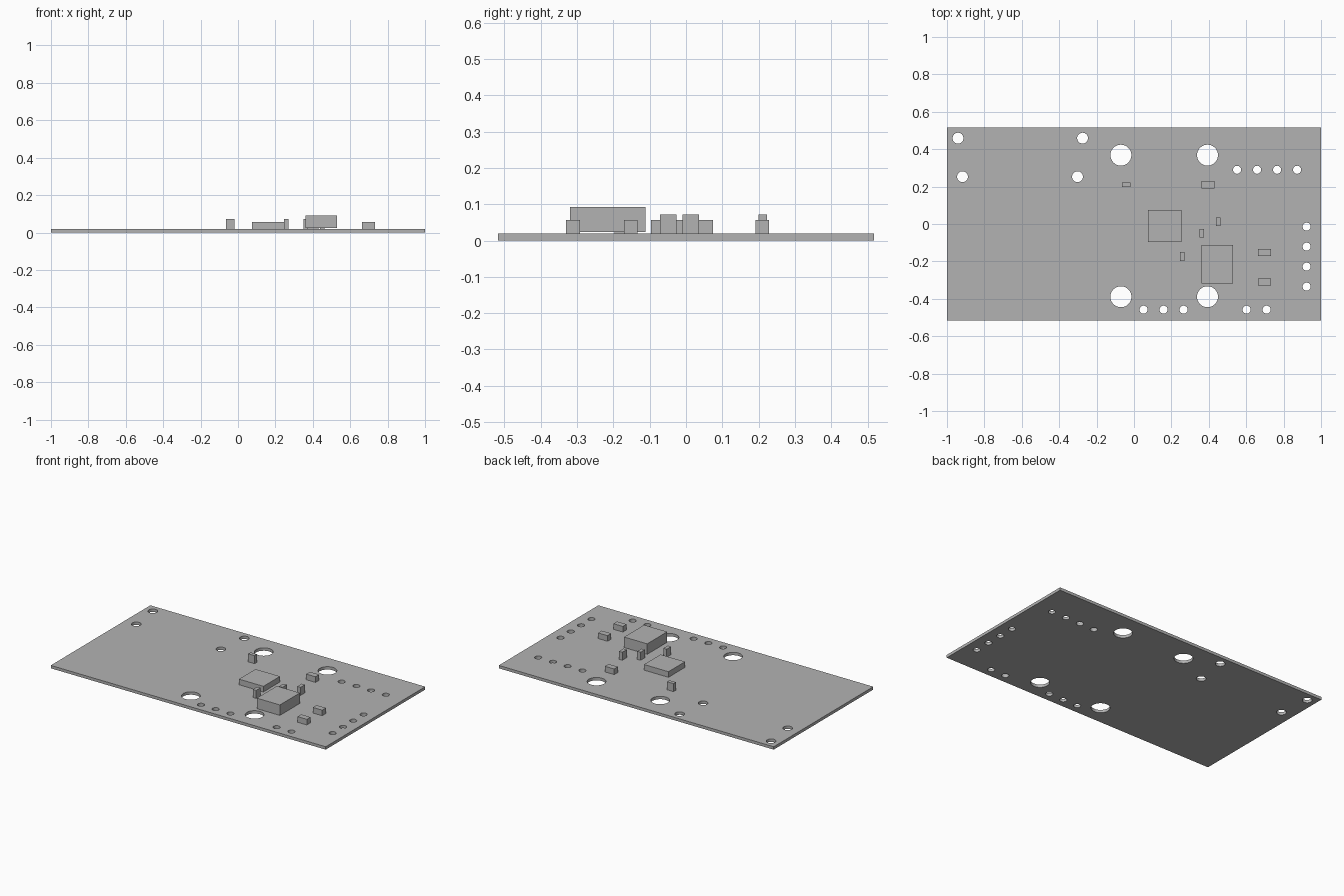
import bpy, bmesh
from mathutils import Matrix, Vector

cube = bpy.data.objects.get("Cube")
if cube:
    bpy.data.objects.remove(cube, do_unlink=True)

# Single neutral grey
grey = bpy.data.materials.new("neutral_grey")
grey.use_nodes = True
colour = (0.45, 0.45, 0.45, 1)
grey.diffuse_color = colour
grey.node_tree.nodes["Principled BSDF"].inputs["Base Color"].default_value = colour

TOP = 0.019     # upper face of the board
LOW, TALL = 0.056, 0.072


def finish(name, bm):
    mesh = bpy.data.meshes.new(name)
    bm.to_mesh(mesh)
    bm.free()
    mesh.materials.append(grey)
    obj = bpy.data.objects.new(name, mesh)
    bpy.context.collection.objects.link(obj)
    return obj


def box(name, centre, size, z0, z1):
    bm = bmesh.new()
    place = Matrix.Translation((*centre, (z0 + z1) / 2))
    scale = Matrix.Diagonal(Vector((*size, z1 - z0, 1)))
    bmesh.ops.create_cube(bm, size=1, matrix=place @ scale)
    return finish(name, bm)


# Circuit board and its holes
board = box("circuit_board", (0, 0), (2, 1.034), 0, TOP)

holes = [(x, y, 0.056) for x in (-0.07, 0.393) for y in (0.368, -0.389)]
holes += [(x, 0.459, 0.029) for x in (-0.941, -0.275)]
holes += [(x, 0.253, 0.029) for x in (-0.917, -0.302)]
PITCH, PIN = 0.107, 0.0215
holes += [(0.551 + i * PITCH, 0.29, PIN) for i in range(4)]
holes += [(0.923, -0.014 - i * PITCH, PIN) for i in range(4)]
holes += [(0.051 + i * PITCH, -0.458, PIN) for i in range(3)]
holes += [(0.602 + i * PITCH, -0.458, PIN) for i in range(2)]

bm = bmesh.new()
for x, y, r in holes:
    bmesh.ops.create_cone(bm, cap_ends=True, segments=48, radius1=r, radius2=r,
                          depth=0.2, matrix=Matrix.Translation((x, y, 0)))
cutter = finish("hole_cutter", bm)
cutter.hide_render = True

cut = board.modifiers.new("holes", "BOOLEAN")
cut.operation = "DIFFERENCE"
cut.solver = "EXACT"
cut.object = cutter
bpy.context.view_layer.objects.active = board
board.select_set(True)
bpy.ops.object.modifier_apply(modifier=cut.name)
bpy.data.objects.remove(cutter, do_unlink=True)
bpy.ops.object.shade_smooth_by_angle()

# Main chip and the raised square inductor
box("main_chip", (0.164, -0.011), (0.178, 0.172), TOP, LOW)
box("inductor", (0.444, -0.215), (0.168, 0.208), 0.023, 0.092)

# Low resistors
for i, spot in enumerate([(0.396, 0.21), (0.698, -0.152), (0.698, -0.311)]):
    box(f"resistor_{i + 1}", spot, (0.068, 0.038), TOP, LOW)

# Tall capacitors, one lying along x and three along y
box("capacitor_1", (-0.042, 0.211), (0.046, 0.024), TOP, TALL)
for i, spot in enumerate([(0.258, -0.174), (0.361, -0.049), (0.45, 0.013)]):
    box(f"capacitor_{i + 2}", spot, (0.024, 0.046), TOP, TALL)
